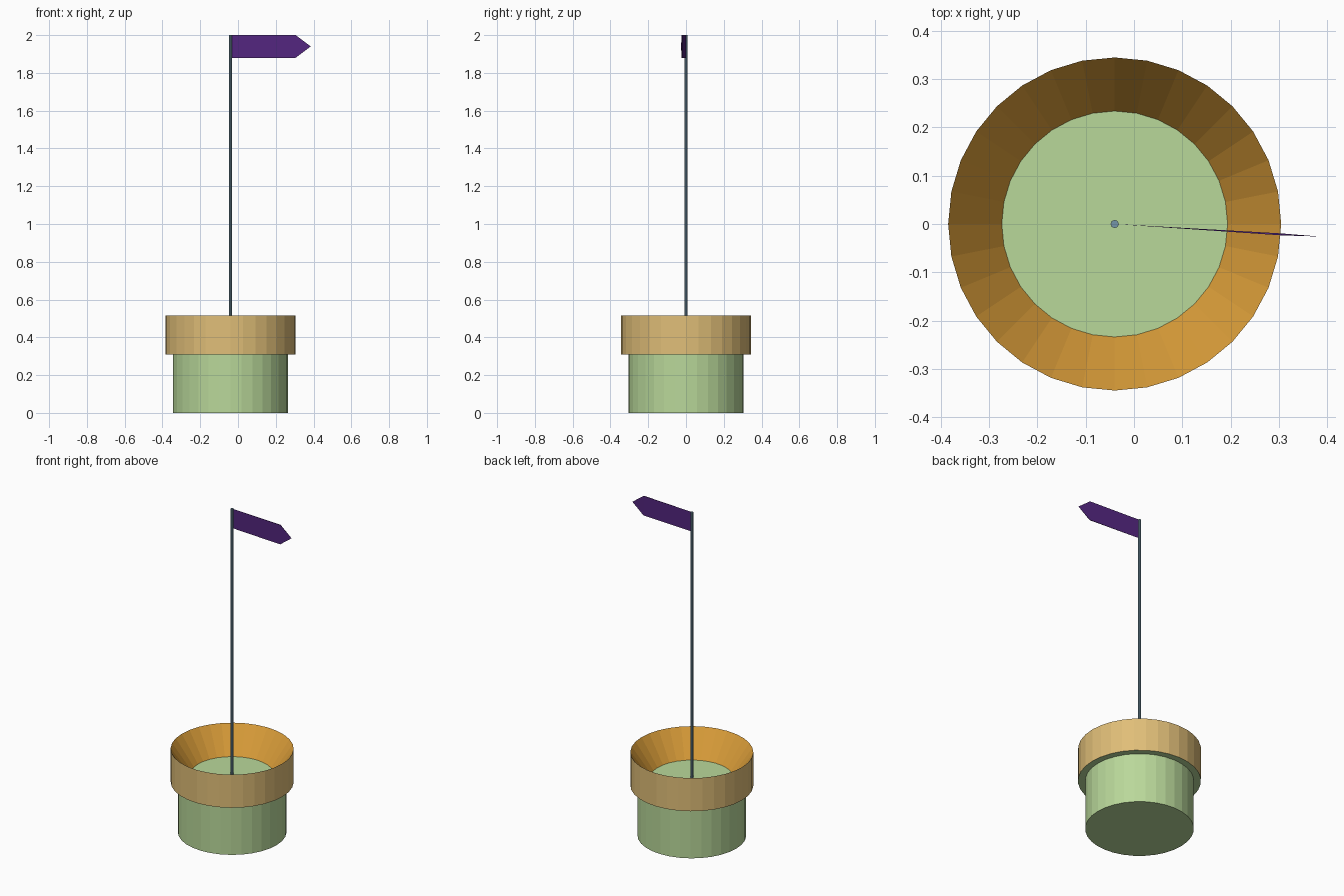
import bpy, bmesh, math

if "Cube" in bpy.data.objects:
    bpy.data.objects.remove(bpy.data.objects["Cube"])

AXIS_X = -0.04


def material(name, hex_code):
    def lin(c):
        return c / 12.92 if c <= 0.04045 else ((c + 0.055) / 1.055) ** 2.4
    m = bpy.data.materials.new(name)
    rgb = [lin(int(hex_code[i:i + 2], 16) / 255) for i in (0, 2, 4)]
    m.diffuse_color = (*rgb, 1.0)
    m.use_nodes = True
    m.node_tree.nodes["Principled BSDF"].inputs["Base Color"].default_value = m.diffuse_color
    return m


GREEN = material("pale green", "B9D89A")
TAN = material("tan", "E0BE78")
ORANGE = material("orange", "DA9D39")
STEEL = material("blue grey", "7596A8")
PURPLE = material("purple", "53267F")


def add_object(name, bm, mat):
    mesh = bpy.data.meshes.new(name)
    bm.to_mesh(mesh)
    bm.free()
    mesh.materials.append(mat)
    obj = bpy.data.objects.new(name, mesh)
    bpy.context.collection.objects.link(obj)
    return obj


def lathe(name, profile, sides, mat):
    """Revolve (radius, z) points, listed so that the faces point outward."""
    bm = bmesh.new()
    rings = []
    for r, z in profile:
        if r == 0:
            rings.append([bm.verts.new((AXIS_X, 0, z))] * sides)
        else:
            rings.append([bm.verts.new((AXIS_X + r * math.cos(math.tau * i / sides),
                                        r * math.sin(math.tau * i / sides), z))
                          for i in range(sides)])
    for low, high in zip(rings, rings[1:]):
        for i in range(sides):
            j = (i + 1) % sides
            corners = [low[i], low[j], high[j], high[i]]
            bm.faces.new(list(dict.fromkeys(corners)))
    return add_object(name, bm, mat)


# Cup: body with ledge, outer rim, sloped inside and floor
lathe("cup_body", [(0, 0), (0.305, 0), (0.305, 0.31), (0.345, 0.31)], 32, GREEN)
lathe("rim_band", [(0.345, 0.31), (0.345, 0.515)], 32, TAN)
lathe("inner_slope", [(0.345, 0.515), (0.234, 0.357)], 32, ORANGE)
lathe("cup_floor", [(0.234, 0.357), (0, 0.357)], 32, GREEN)

# Pole
lathe("pole", [(0, 0.35), (0.0085, 0.35), (0.0085, 2.0), (0, 2.0)], 8, STEEL)

# Pointed flag: thin wedge, thickest at the shoulder
bm = bmesh.new()
hinge = [bm.verts.new((AXIS_X, 0, z)) for z in (1.88, 2.0)]
front = [bm.verts.new((0.305, -0.0235, z)) for z in (1.88, 2.0)]
back = [bm.verts.new((0.305, -0.0195, z)) for z in (1.88, 2.0)]
tip = bm.verts.new((0.385, -0.026, 1.94))
for side in (front, back):
    bm.faces.new((hinge[0], side[0], side[1], hinge[1]))
    bm.faces.new((side[0], tip, side[1]))
for k in (0, 1):
    bm.faces.new((hinge[k], front[k], back[k]))
    bm.faces.new((front[k], tip, back[k]))
bmesh.ops.recalc_face_normals(bm, faces=bm.faces)
add_object("flag", bm, PURPLE)
